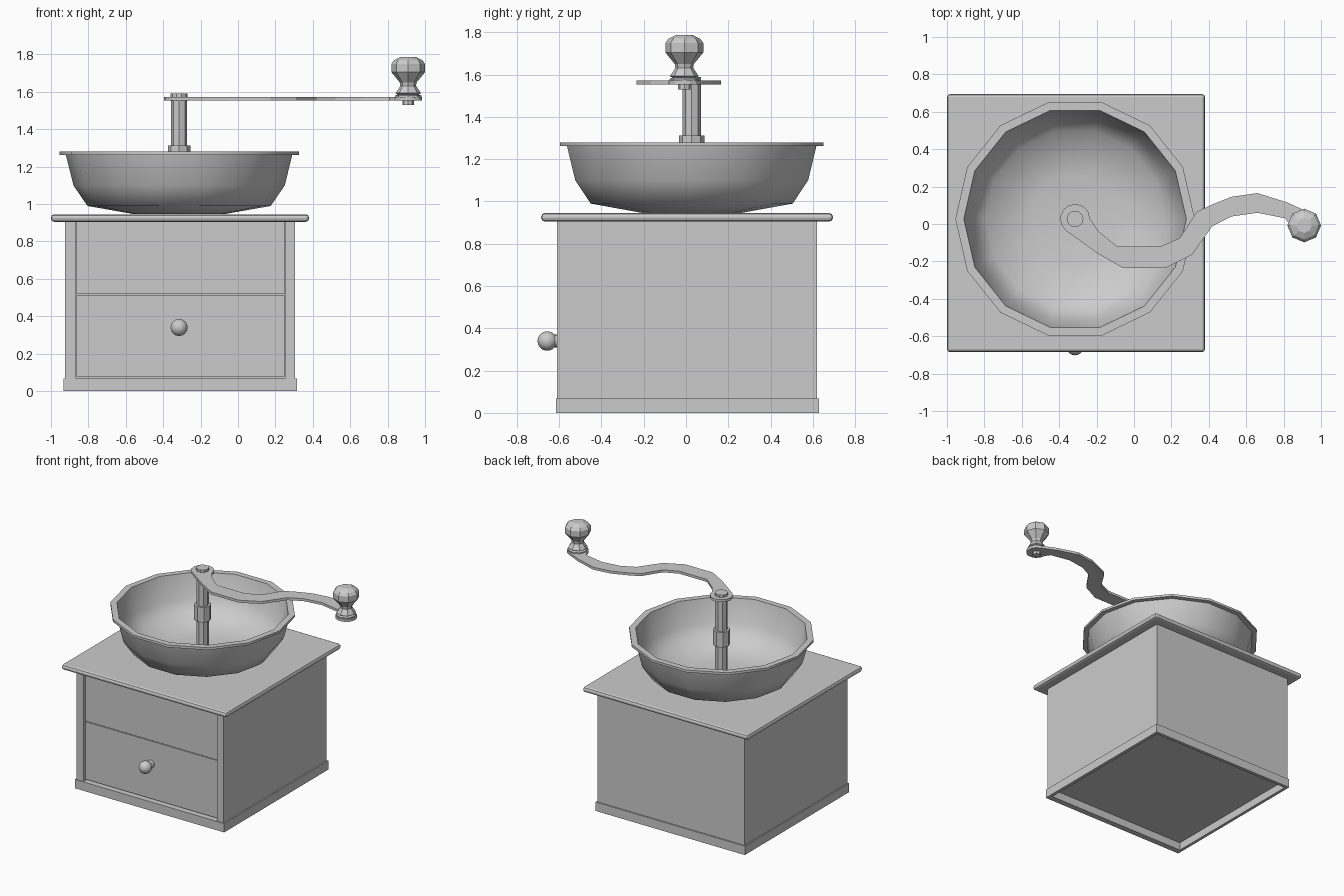
import bpy, bmesh, math
from math import sin, cos, pi

if "Cube" in bpy.data.objects:
    bpy.data.objects.remove(bpy.data.objects["Cube"])


def finish(bm, name, smooth=None):
    bmesh.ops.recalc_face_normals(bm, faces=bm.faces)
    me = bpy.data.meshes.new(name)
    bm.to_mesh(me)
    bm.free()
    ob = bpy.data.objects.new(name, me)
    bpy.context.collection.objects.link(ob)
    if smooth:
        bpy.ops.object.select_all(action='DESELECT')
        ob.select_set(True)
        bpy.context.view_layer.objects.active = ob
        bpy.ops.object.shade_smooth_by_angle(angle=math.radians(smooth))
    return ob


def box(name, x0, x1, y0, y1, z0, z1):
    bm = bmesh.new()
    bmesh.ops.create_cube(bm, size=1)
    for v in bm.verts:
        v.co = ((x0 + x1) / 2 + v.co.x * (x1 - x0),
                (y0 + y1) / 2 + v.co.y * (y1 - y0),
                (z0 + z1) / 2 + v.co.z * (z1 - z0))
    return finish(bm, name)


def lathe(name, profile, n, loc, axis='Z', smooth=None):
    """Revolve (radius, height) points; ends with radius 0 close to a point."""
    bm = bmesh.new()
    rings = []
    for r, h in profile:
        ring = []
        for i in range(1 if r == 0 else n):
            a = 2 * pi * i / n
            p = (r * cos(a), r * sin(a), h)
            if axis == 'Y':
                p = (p[0], -h, p[1])
            ring.append(bm.verts.new([c + d for c, d in zip(loc, p)]))
        rings.append(ring)
    for a, b in zip(rings, rings[1:]):
        for i in range(n):
            q = [a[i % len(a)], a[(i + 1) % len(a)], b[(i + 1) % len(b)], b[i % len(b)]]
            bm.faces.new(list(dict.fromkeys(q)))
    return finish(bm, name, smooth)


def rod(name, r, z0, z1, n, xy):
    return lathe(name, [(0, z0), (r, z0), (r, z1), (0, z1)], n, (*xy, 0))


# Wooden case: core, corner stiles, front panel and drawer front
box("case_body", -0.925, 0.305, -0.57, 0.62, 0.06, 0.91)
for side, x0, x1 in (("left", -0.925, -0.865), ("right", 0.25, 0.305)):
    box("front_stile_" + side, x0, x1, -0.61, -0.57, 0.06, 0.91)
box("front_panel", -0.863, 0.248, -0.59, -0.57, 0.518, 0.91)
box("drawer_front", -0.863, 0.248, -0.59, -0.57, 0.078, 0.513)

# Plinth: thin frame, open underneath
box("plinth_front", -0.933, 0.315, -0.615, -0.57, 0, 0.067)
box("plinth_back", -0.933, 0.315, 0.605, 0.63, 0, 0.067)
box("plinth_left", -0.933, -0.91, -0.57, 0.605, 0, 0.067)
box("plinth_right", 0.29, 0.315, -0.57, 0.605, 0, 0.067)

# Top board with rounded edges
top = box("top_board", -1.0, 0.38, -0.685, 0.695, 0.905, 0.945)
bev = top.modifiers.new("round", 'BEVEL')
bev.width = 0.017
bev.segments = 2

# Drawer knob: neck and ball
ball = [(0.046 * sin(t), 0.046 * -cos(t)) for t in (0.7 + (pi - 0.7) * k / 10 for k in range(10))]
lathe("drawer_knob", [(0.03, -0.08)] + ball + [(0, 0.046)], 16,
      (-0.315, -0.656, 0.34), 'Y', 40)

# Fourteen-sided bowl with a flat rim
C = (-0.315, 0.027)
lathe("bowl", [(0, 0.946), (0.24, 0.946), (0.49, 0.99), (0.565, 1.1), (0.605, 1.262),
               (0.64, 1.262), (0.64, 1.28), (0.595, 1.28), (0.553, 1.105),
               (0.48, 1.003), (0.235, 0.958), (0, 0.956)], 14, (*C, 0), smooth=50)

# Shaft, collar and cap
rod("shaft", 0.043, 0.95, 1.555, 8, C)
rod("shaft_collar", 0.06, 1.2, 1.313, 8, C)
rod("shaft_cap", 0.045, 1.55, 1.59, 10, C)

# Crank arm: S-shaped flat bar with round ends
H = (0.91, -0.008)
arc = lambda c, r, a0, a1, n: [(c[0] + r * cos(math.radians(a0 + (a1 - a0) * i / n)),
                                c[1] + r * sin(math.radians(a0 + (a1 - a0) * i / n)))
                               for i in range(n + 1)]
upper = [(-0.19, -0.04), (-0.09, -0.12), (0.14, -0.12), (0.245, -0.075), (0.335, 0.065),
         (0.42, 0.105), (0.52, 0.145), (0.66, 0.165), (0.82, 0.115)]
lower = [(0.81, 0.03), (0.66, 0.06), (0.52, 0.04), (0.42, -0.01), (0.31, -0.165),
         (0.17, -0.235), (-0.06, -0.235), (-0.19, -0.16)]
outline = upper + arc(H, 0.075, 75, -180, 9) + lower + arc(C, 0.08, 230, 0, 8)[::1]
bm = bmesh.new()
f = bm.faces.new([bm.verts.new((x, y, 1.553)) for x, y in outline])
ext = bmesh.ops.extrude_face_region(bm, geom=[f], use_keep_orig=True)
for v in ext["geom"]:
    if isinstance(v, bmesh.types.BMVert):
        v.co.z = 1.572
finish(bm, "crank_arm")

# Crank handle: faceted knob and the rivet beneath it
lathe("crank_knob", [(0, 1.57), (0.07, 1.57), (0.07, 1.58), (0.055, 1.586), (0.068, 1.593),
                     (0.042, 1.632), (0.045, 1.65), (0.09, 1.705), (0.09, 1.75),
                     (0.075, 1.77), (0.04, 1.787), (0, 1.787)], 8, (*H, 0))
rod("crank_rivet", 0.03, 1.53, 1.56, 8, H)
